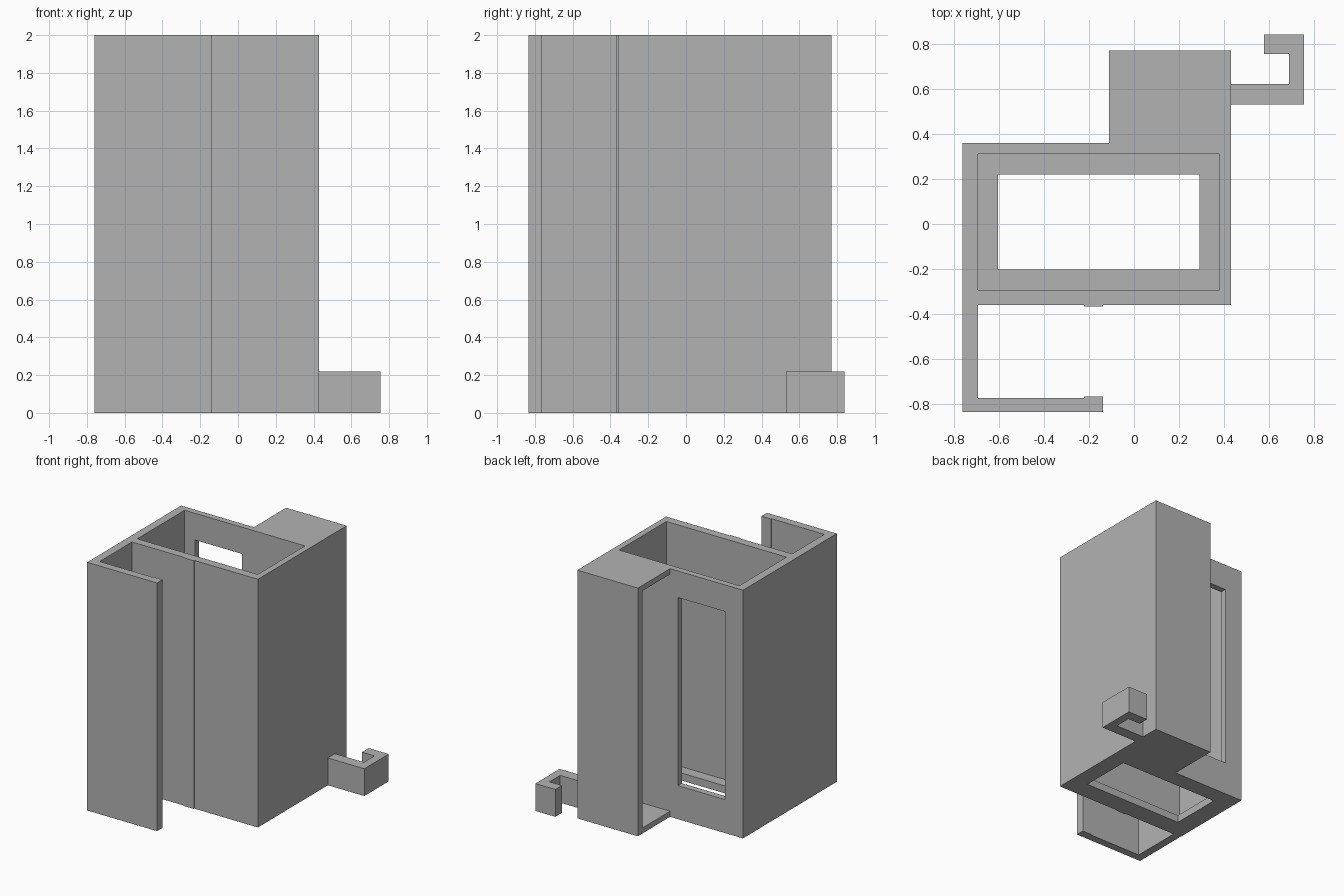
import bpy
import bmesh

default_cube = bpy.data.objects.get("Cube")
if default_cube:
    bpy.data.objects.remove(default_cube, do_unlink=True)

grey = bpy.data.materials.new("plain grey")
grey.use_nodes = True
colour = (0.45, 0.45, 0.45, 1)
grey.diffuse_color = colour
grey.node_tree.nodes["Principled BSDF"].inputs["Base Color"].default_value = colour


def prism(name, outline, low, high):
    """Extrude a plan outline between two heights."""
    bm = bmesh.new()
    base = bm.faces.new([bm.verts.new((x, y, low)) for x, y in outline])
    top = bmesh.ops.extrude_face_region(bm, geom=[base])["geom"]
    moved = [v for v in top if isinstance(v, bmesh.types.BMVert)]
    bmesh.ops.translate(bm, verts=moved, vec=(0, 0, high - low))
    bmesh.ops.recalc_face_normals(bm, faces=bm.faces)
    mesh = bpy.data.meshes.new(name)
    bm.to_mesh(mesh)
    bm.free()
    mesh.materials.append(grey)
    obj = bpy.data.objects.new(name, mesh)
    bpy.context.collection.objects.link(obj)
    return obj


def cut_box(target, name, xs, ys, zs):
    """Cut a rectangular hollow out of the target."""
    (x0, x1), (y0, y1) = xs, ys
    cutter = prism(name, [(x0, y0), (x1, y0), (x1, y1), (x0, y1)], *zs)
    cutter.hide_render = True
    mod = target.modifiers.new(name, "BOOLEAN")
    mod.operation = "DIFFERENCE"
    mod.solver = "EXACT"
    mod.object = cutter
    bpy.context.view_layer.objects.active = target
    bpy.ops.object.modifier_apply(modifier=mod.name)
    bpy.data.objects.remove(cutter, do_unlink=True)


# Housing: main box, rear block and the hooked front guide in one outline
housing = prism("housing", [
    (0.43, 0.77), (-0.11, 0.77), (-0.11, 0.36), (-0.76, 0.36),
    (-0.76, -0.835), (-0.137, -0.835), (-0.137, -0.765), (-0.222, -0.765),
    (-0.222, -0.772), (-0.693, -0.772), (-0.693, -0.36), (-0.222, -0.36),
    (-0.222, -0.367), (-0.137, -0.367), (-0.137, -0.36), (0.43, -0.36),
], 0, 2)

# Main well, leaving a floor with a rim, then the opening through the floor
cut_box(housing, "well", (-0.693, 0.38), (-0.292, 0.31), (0.06, 2.2))
cut_box(housing, "floor_opening", (-0.603, 0.29), (-0.202, 0.22), (-0.2, 0.2))
# Tall window in the back wall
cut_box(housing, "back_window", (-0.60, -0.18), (0.25, 0.5), (0.27, 1.785))
# Pocket in the rear block, open to one side
cut_box(housing, "rear_pocket", (-0.25, 0.38), (0.36, 0.71), (0.045, 1.955))

# Small hook at the foot of the rear block
prism("side_hook", [
    (0.43, 0.53), (0.755, 0.53), (0.755, 0.84), (0.577, 0.84),
    (0.577, 0.755), (0.688, 0.755), (0.688, 0.62), (0.43, 0.62),
], 0, 0.22)
